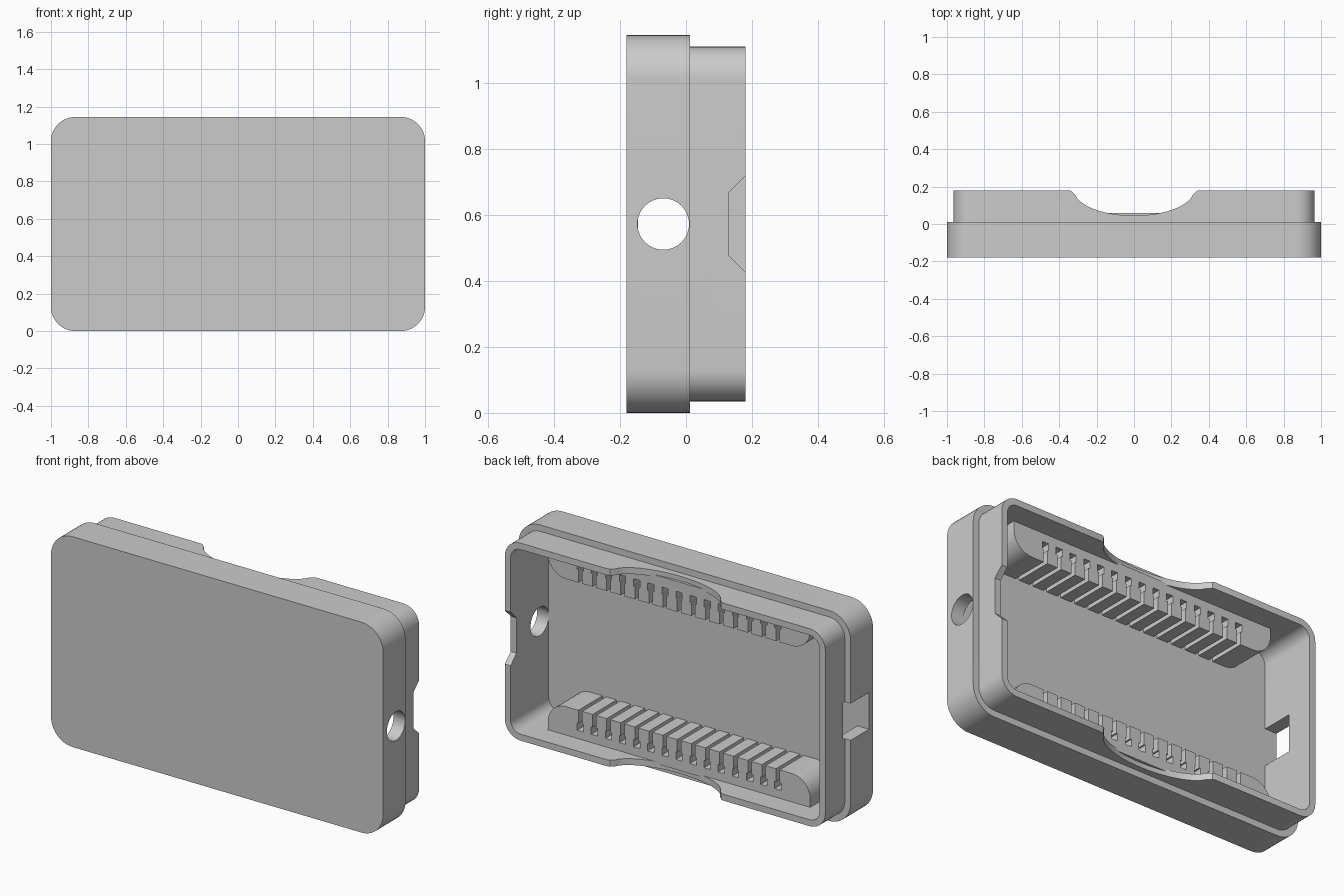
import bpy, bmesh, math
from mathutils import Vector

if "Cube" in bpy.data.objects:
    bpy.data.objects.remove(bpy.data.objects["Cube"], do_unlink=True)

H = 1.145          # height of the case
MID = H / 2
STEP = 0.035       # lip inset and wall thickness
FLOOR = -0.147     # inner face of the front panel

grey = bpy.data.materials.new("plain grey")
grey.use_nodes = True
colour = (0.6, 0.6, 0.6, 1)
grey.diffuse_color = colour
grey.node_tree.nodes["Principled BSDF"].inputs["Base Color"].default_value = colour


def loft(name, rings):
    """Skin a list of equal-length closed rings and cap both ends."""
    bm = bmesh.new()
    loops = [[bm.verts.new(p) for p in ring] for ring in rings]
    n = len(loops[0])
    for a, b in zip(loops, loops[1:]):
        for i in range(n):
            j = (i + 1) % n
            bm.faces.new((a[i], a[j], b[j], b[i]))
    bm.faces.new(loops[0])
    bm.faces.new(loops[-1])
    bmesh.ops.recalc_face_normals(bm, faces=bm.faces)
    mesh = bpy.data.meshes.new(name)
    bm.to_mesh(mesh)
    bm.free()
    mesh.materials.append(grey)
    obj = bpy.data.objects.new(name, mesh)
    bpy.context.collection.objects.link(obj)
    return obj


def prism(name, points, axis, lo, hi):
    """Extrude a 2D outline along axis 0, 1 or 2."""
    def place(p, d):
        v = list(p)
        v.insert(axis, d)
        return Vector(v)
    return loft(name, [[place(p, d) for p in points] for d in (lo, hi)])


def box(name, x, y, z):
    return prism(name, [(x[0], y[0]), (x[1], y[0]), (x[1], y[1]), (x[0], y[1])], 2, *z)


def arc(cx, cy, rx, ry, start, end, n):
    return [(cx + rx * math.cos(math.radians(start + (end - start) * i / n)),
             cy + ry * math.sin(math.radians(start + (end - start) * i / n)))
            for i in range(n + 1)]


def case_ring(inset, y):
    """Rounded rectangle facing the front, shrunk by inset."""
    r = 0.13 - inset
    x, z = 1 - inset - r, MID - inset - r
    pts = []
    for k, (sx, sz) in enumerate([(1, 1), (-1, 1), (-1, -1), (1, -1)]):
        pts += arc(sx * x, MID + sz * z, r, r, 90 * k, 90 * k + 90, 12)
    return [Vector((px, y, pz)) for px, pz in pts]


def finish(obj, cutters):
    """Cut the part, then smooth its rounded faces."""
    bpy.ops.object.select_all(action='DESELECT')
    bpy.context.view_layer.objects.active = obj
    obj.select_set(True)
    for c in cutters:
        mod = obj.modifiers.new("cut", 'BOOLEAN')
        mod.operation = 'DIFFERENCE'
        mod.solver = 'EXACT'
        mod.object = c
        bpy.ops.object.modifier_apply(modifier=mod.name)
        bpy.data.objects.remove(c, do_unlink=True)
    bpy.ops.object.shade_smooth_by_angle(angle=math.radians(30))


# Case: front panel, outer wall, stepped lip and cavity
case = loft("case_shell", [
    case_ring(0, -0.18), case_ring(0, 0.012),
    case_ring(STEP, 0.012), case_ring(STEP, 0.18),
    case_ring(2 * STEP, 0.18), case_ring(2 * STEP, FLOOR)])

# Finger scoop through the top and bottom of the lip
scoop = [(-0.35, 0.3), (-0.35, 0.18), (-0.335, 0.177), (-0.325, 0.165)]
scoop += arc(0, 0.18, 0.32, 0.135, 190, 350, 32)
scoop += [(-x, y) for x, y in reversed(scoop[:4])]
finger_cut = prism("finger_cut", scoop, 2, -0.2, H + 0.2)

# Round cable hole and tapered lip notch on the left wall
cable_cut = prism("cable_cut", arc(-0.069, MID, 0.078, 0.078, 0, 352.5, 47), 0, 0.8, 1.1)
notch_cut = prism("notch_cut", [(0.13, MID - 0.096), (0.23, MID - 0.196),
                                (0.23, MID + 0.196), (0.13, MID + 0.096)], 0, 0.8, 1.1)

# Rectangular socket opening on the right wall
socket_cut = box("socket_cut", (-1.1, -0.8), (FLOOR + 0.001, 0.03), (MID - 0.1, MID + 0.1))
finish(case, [finger_cut, cable_cut, notch_cut, socket_cut])

# Slotted wire combs along the bottom and top of the cavity
HALF, TALL, ROUND = 0.79, 0.155, 0.11
COUNT, PITCH = 15, 0.085
BASE = 2 * STEP
for name, sign in (("lower_comb", 1), ("upper_comb", -1)):
    def up(h):
        return MID + sign * (BASE + h - MID)

    outline = [(HALF, -0.01)]
    outline += arc(HALF - ROUND, TALL - ROUND, ROUND, ROUND, 0, 90, 10)
    outline += [(-x, z) for x, z in reversed(outline)]
    comb = prism(name, [(x, up(z)) for x, z in outline], 1, FLOOR - 0.01, 0.06)

    # Each slot is a keyhole: a narrow gap over a square channel
    cuts = []
    for i in range(COUNT):
        x = (i - (COUNT - 1) / 2) * PITCH
        half = [(0.011, 0.3), (0.011, 0.085), (0.019, 0.085), (0.019, 0.045)]
        key = half + [(-a, b) for a, b in reversed(half)]
        cuts.append(prism("slot_cut", [(x + a, up(b)) for a, b in key], 1, FLOOR, 0.2))
    finish(comb, cuts)
